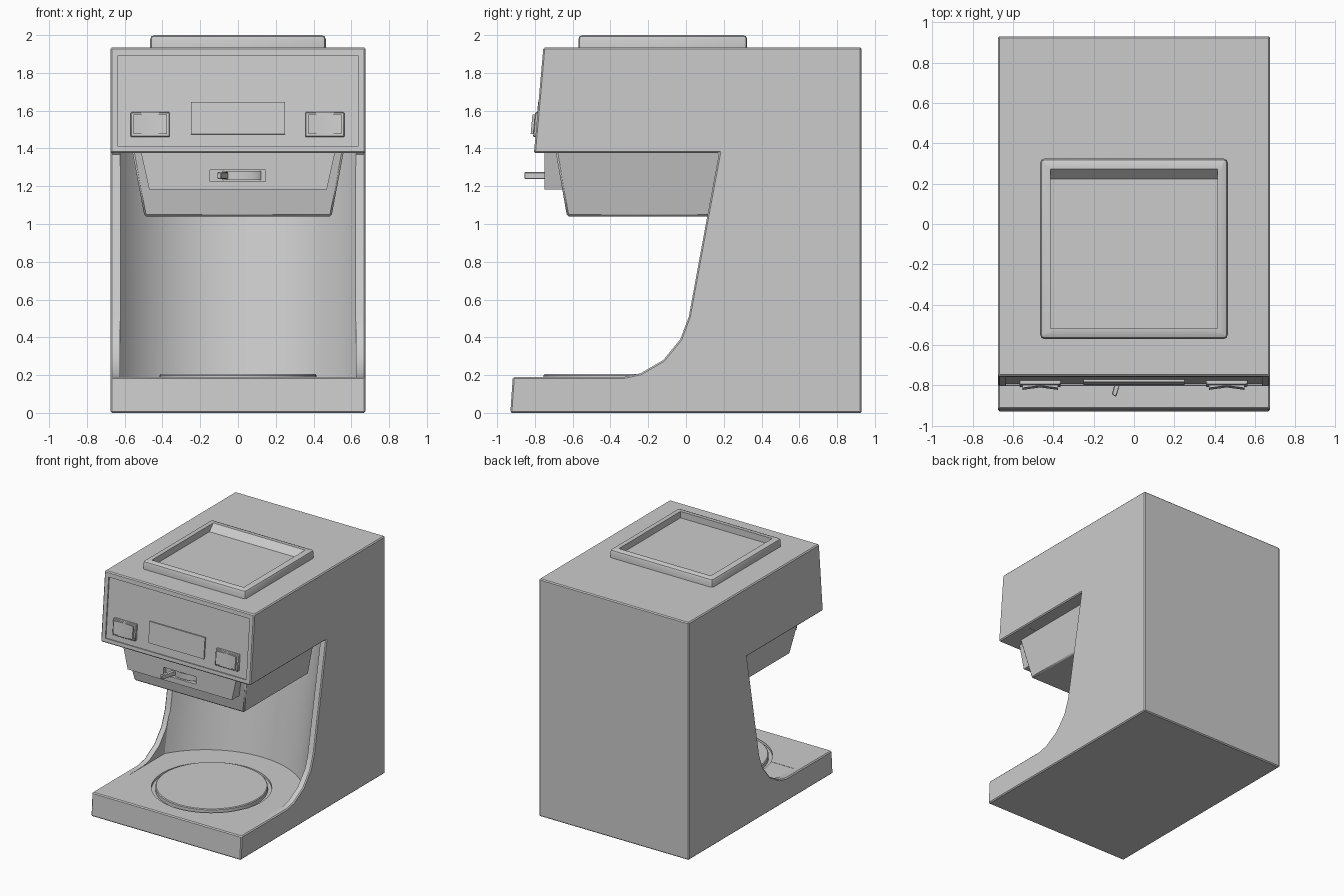
import bpy, bmesh, math
from mathutils import Matrix, Vector

if "Cube" in bpy.data.objects:
    bpy.data.objects.remove(bpy.data.objects["Cube"])

TILT = math.atan2(0.05, 0.55)          # lean of the control face


def finish(bm, name, bevel=0.0, segs=1):
    bmesh.ops.recalc_face_normals(bm, faces=bm.faces)
    me = bpy.data.meshes.new(name)
    bm.to_mesh(me)
    bm.free()
    ob = bpy.data.objects.new(name, me)
    bpy.context.collection.objects.link(ob)
    if bevel:
        m = ob.modifiers.new("bevel", 'BEVEL')
        m.width, m.segments = bevel, segs
        m.limit_method, m.angle_limit = 'ANGLE', math.radians(40)
    return ob


def loft(name, a, b, bevel=0.0):
    """Solid between two matching outlines."""
    bm = bmesh.new()
    va = [bm.verts.new(p) for p in a]
    vb = [bm.verts.new(p) for p in b]
    n = len(va)
    bm.faces.new(va)
    bm.faces.new(vb[::-1])
    for i in range(n):
        bm.faces.new((va[i], va[(i + 1) % n], vb[(i + 1) % n], vb[i]))
    return finish(bm, name, bevel)


def rect(x, y0, y1, z):
    return [(-x, y0, z), (x, y0, z), (x, y1, z), (-x, y1, z)]


def box(name, lo, hi, bevel=0.0):
    lo, hi = Vector(lo), Vector(hi)
    bm = bmesh.new()
    bmesh.ops.create_cube(bm, size=1, matrix=Matrix.Translation((lo + hi) / 2)
                          @ Matrix.Diagonal((*(hi - lo), 1)))
    return finish(bm, name, bevel)


def disc(name, r, y, z0, z1, bevel=0.0):
    bm = bmesh.new()
    bmesh.ops.create_cone(bm, cap_ends=True, segments=64, radius1=r, radius2=r, depth=z1 - z0,
                          matrix=Matrix.Translation((0, y, (z0 + z1) / 2)))
    return finish(bm, name, bevel)


def lean(ob, x, z):
    """Place an object (front = -y) on the leaning control face."""
    y = -0.755 - (1.93 - z) * math.tan(TILT)
    ob.data.transform(Matrix.Translation((x, y, z)) @ Matrix.Rotation(-TILT, 4, 'X'))
    return ob


def select(ob):
    bpy.ops.object.select_all(action='DESELECT')
    ob.select_set(True)
    bpy.context.view_layer.objects.active = ob


def cut(ob, *cutters):
    for c in cutters:
        c.hide_render = True
        m = ob.modifiers.new("cut", 'BOOLEAN')
        m.operation, m.solver, m.object = 'DIFFERENCE', 'EXACT', c
    select(ob)
    for m in list(ob.modifiers):
        bpy.ops.object.modifier_apply(modifier=m.name)
    for c in cutters:
        bpy.data.objects.remove(c)


# Body: side profile pulled across the width
side = [(-0.93, 0), (0.93, 0), (0.93, 1.935), (-0.755, 1.935), (-0.805, 1.375),
        (0.175, 1.375), (0.105, 1.0), (0.015, 0.51), (-0.03, 0.39), (-0.12, 0.28),
        (-0.24, 0.21), (-0.33, 0.19), (-0.917, 0.19)]
body = loft("body", [(-0.675, y, z) for y, z in side], [(0.675, y, z) for y, z in side], 0.008)


# Leaning curved alcove behind the pot
def alcove(z):
    s = 0.19 * (z - 0.19)
    half = math.asin(0.625 / 0.72)
    arc = [half - 2 * half * i / 32 for i in range(33)]
    pts = [(0.72 * math.sin(t), -0.41 + 0.72 * math.cos(t) + s, z) for t in arc]
    return [(0.625, -0.5, z)] + pts + [(-0.625, -0.5, z)]


cut(body,
    loft("alcove_cutter", alcove(0.188), alcove(1.377)),
    disc("plate_cutter", 0.445, -0.34, 0.17, 0.3),
    lean(box("panel_cutter", (-0.635, -0.05, -0.242), (0.635, 0.01, 0.242)), 0, 1.652))

# Hot plate sitting in its groove
plate = disc("hot_plate", 0.415, -0.34, 0.16, 0.205, 0.006)

# Raised label area on the control face
lean(box("label_plate", (-0.25, -0.002, -0.085), (0.25, 0.03, 0.085)), 0, 1.56)

# Rocker switches with dished caps
for x, tag in ((-0.465, "left"), (0.46, "right")):
    frame = box("switch_frame_" + tag, (-0.103, -0.012, -0.066), (0.103, 0.02, 0.066), 0.004)
    lean(frame, x, 1.526)
    cap = [(-0.088, 0.01), (-0.088, -0.026), (0, -0.014), (0.088, -0.026), (0.088, 0.01)]
    rocker = loft("switch_rocker_" + tag, [(u, v, -0.052) for u, v in cap],
                  [(u, v, 0.052) for u, v in cap])
    lean(rocker, x, 1.526)

# Filter basket, tapered, running back into the body
loft("filter_basket", rect(0.495, -0.63, 0.2, 1.04), rect(0.56, -0.69, 0.2, 1.385), 0.01)

# Basket front flange with handle slot
flange = loft("basket_flange",
              [(-0.47, -0.75, 1.183), (0.47, -0.75, 1.183), (0.515, -0.75, 1.385), (-0.515, -0.75, 1.385)],
              [(-0.47, -0.6, 1.183), (0.47, -0.6, 1.183), (0.515, -0.6, 1.385), (-0.515, -0.6, 1.385)])
cut(flange, box("slot_cutter", (-0.148, -0.8, 1.226), (0.145, -0.715, 1.286)))

# Rounded hub and lever in the slot
hub = [(0.11 * math.cos(t), -0.70 - 0.045 * math.sin(t))
       for t in (math.pi * i / 12 for i in range(13))]
loft("lever_hub", [(x + 0.02, y, 1.232) for x, y in hub], [(x + 0.02, y, 1.28) for x, y in hub])
arm = [(-0.075, -0.71), (-0.11, -0.845), (-0.088, -0.857), (-0.045, -0.71)]
loft("lever", [(x, y, 1.238) for x, y in arm], [(x, y, 1.274) for x, y in arm], 0.004)

# Filling tray rim on top: inset, sunk, with a sloping back wall
bm = bmesh.new()
bmesh.ops.create_cube(bm, size=1, matrix=Matrix.Translation((0, -0.123, 1.96))
                      @ Matrix.Diagonal((0.93, 0.894, 0.08, 1)))
corners = [e for e in bm.edges if all(abs(v.co.x) > 0.4 for v in e.verts)
           and abs(e.verts[0].co.z - e.verts[1].co.z) > 0.05]
bmesh.ops.bevel(bm, geom=corners, offset=0.02, segments=2, affect='EDGES', profile=0.5)
top = max(bm.faces, key=lambda f: f.calc_center_median().z)
bmesh.ops.bevel(bm, geom=list(top.edges), offset=0.022, segments=2, affect='EDGES', profile=0.5)
top = max(bm.faces, key=lambda f: (round(f.calc_center_median().z, 4), f.calc_area()))
bmesh.ops.inset_region(bm, faces=[top], thickness=0.03)
bmesh.ops.inset_region(bm, faces=[top], thickness=0.002, depth=-0.052)
for v in top.verts:
    if v.co.y > 0.1:
        v.co.y -= 0.05
finish(bm, "tray_rim")

# Smooth curved parts, keeping edges crisp
for ob in list(bpy.context.collection.objects):
    select(ob)
    bpy.ops.object.shade_smooth_by_angle(angle=math.radians(30))
